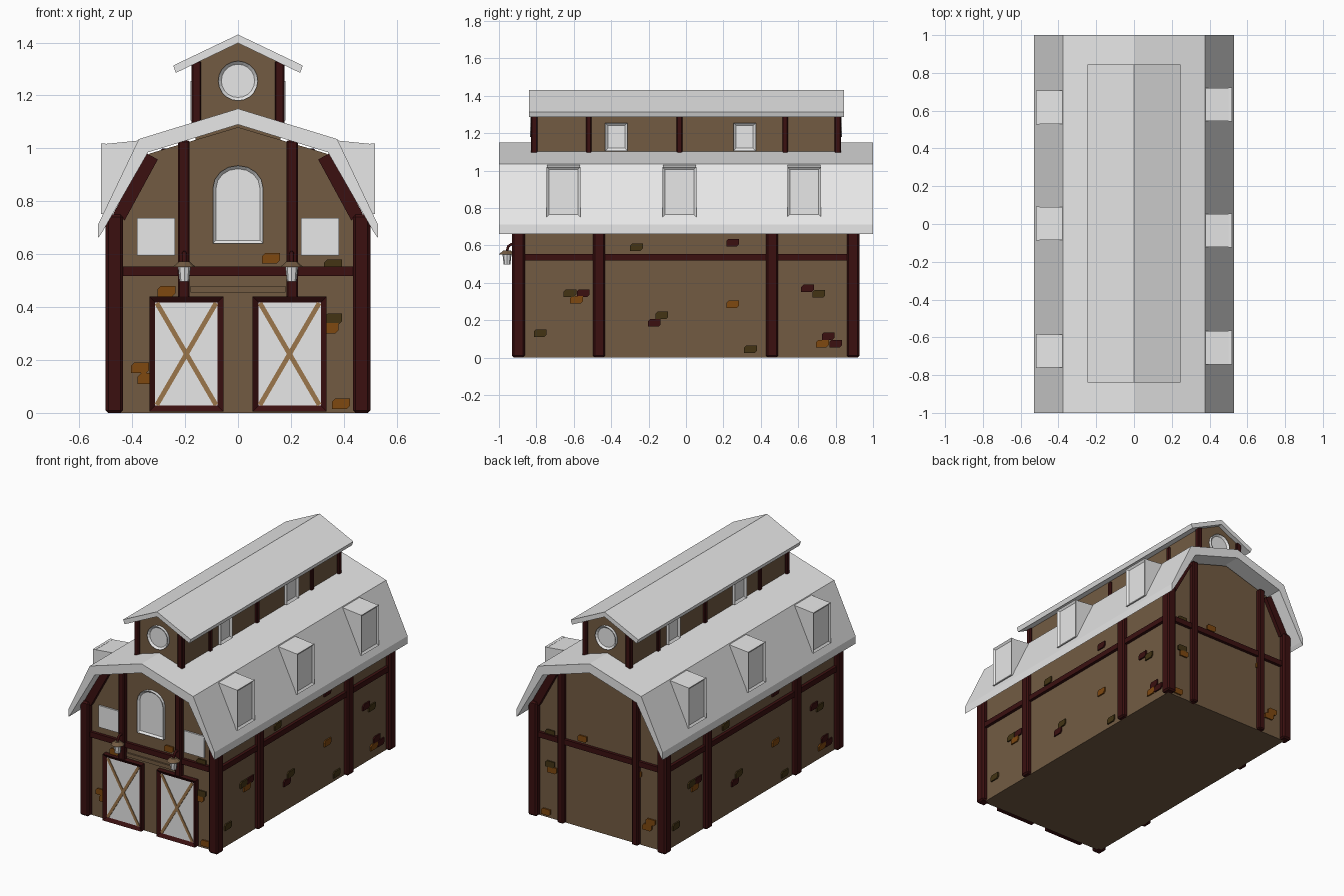
import bpy, bmesh
from math import radians, sin, cos, pi
from mathutils import Matrix, Vector

if "Cube" in bpy.data.objects:
    bpy.data.objects.remove(bpy.data.objects["Cube"], do_unlink=True)


def material(name, r, g, b):
    m = bpy.data.materials.new(name)
    m.use_nodes = True
    m.diffuse_color = (r, g, b, 1)
    m.node_tree.nodes["Principled BSDF"].inputs["Base Color"].default_value = (r, g, b, 1)
    return m


WHITE = material("white paint", .8, .8, .8)
BROWN = material("brown wall", .17, .105, .055)
DARK = material("dark red timber", .043, .005, .005)
ORANGE = material("orange stone", .21, .065, .005)
OLIVE = material("olive stone", .057, .034, .007)
TAN = material("tan plank", .33, .18, .07)

FRONT, RIGHT, BACK, LEFT = 0, 90, 180, 270
WALL = {FRONT: .89, RIGHT: .47, BACK: .89, LEFT: .47}


def add(name, bm, mats):
    me = bpy.data.meshes.new(name)
    bmesh.ops.recalc_face_normals(bm, faces=bm.faces)
    bm.to_mesh(me)
    bm.free()
    for m in mats:
        me.materials.append(m)
    ob = bpy.data.objects.new(name, me)
    bpy.context.collection.objects.link(ob)
    return ob


def plate(name, pts, side, base, depth, mat, border=0, sink=.012, pane=WHITE):
    """Outline raised outward from a side of the building, optionally with a sunken pane."""
    bm = bmesh.new()
    back = [bm.verts.new((u, -base, v)) for u, v in pts]
    front = [bm.verts.new((u, -base - depth, v)) for u, v in pts]
    bm.faces.new(back)
    face = bm.faces.new(front[::-1])
    for i in range(len(pts)):
        j = (i + 1) % len(pts)
        bm.faces.new((back[i], back[j], front[j], front[i]))
    bmesh.ops.recalc_face_normals(bm, faces=bm.faces)
    if border:
        bmesh.ops.inset_region(bm, faces=[face], thickness=border, use_even_offset=True)
        bmesh.ops.translate(bm, verts=face.verts, vec=(0, sink, 0))
        face.material_index = 1
    bm.transform(Matrix.Rotation(radians(side), 4, "Z"))
    return add(name, bm, [mat, pane])


def rect(u0, u1, v0, v1):
    return [(u0, v0), (u1, v0), (u1, v1), (u0, v1)]


def strip(p, q, width):
    p, q = Vector(p), Vector(q)
    n = (q - p).orthogonal().normalized() * width / 2
    return [tuple(v) for v in (p - n, q - n, q + n, p + n)]


def mirrored(half):
    """Complete a half outline that starts and ends anywhere on x >= 0."""
    return half + [(-x, z) for x, z in reversed(half) if x > 0]


def post(name, u, width, z0, z1, side, base, depth):
    ob = plate(name, rect(u - width / 2, u + width / 2, z0, z1), side, base, depth, DARK)
    bev = ob.modifiers.new("bevel", "BEVEL")
    bev.width = width * .15
    bev.segments = 1


def roof(name, outer, inner, y0, y1):
    top = [(-x, z) for x, z in outer[:0:-1]] + outer
    under = inner[::-1] + [(-x, z) for x, z in inner[1:]]
    plate(name, top + under, FRONT, -y1, y1 - y0, WHITE)


# Main body and gambrel roof
plate("barn_walls", mirrored([(.47, 0), (.47, .75), (.335, .98), (0, 1.08)]),
      FRONT, -.89, 1.78, BROWN)
roof("barn_roof", [(0, 1.15), (.375, 1.035), (.53, .71), (.53, .66)],
     [(0, 1.09), (.34, .985), (.515, .68)], -1, 1)

# Timber frame
for sx in (-1, 1):
    for y in (-.93, .86):
        post("corner_post", sx * .4675, .065, 0, .75, FRONT, -y - .068, .068)
for side in (FRONT, RIGHT, BACK, LEFT):
    span = .45 if side in (FRONT, BACK) else .87
    plate("wall_beam", rect(-span, span, .518, .553), side, WALL[side], .02, DARK)
for side in (RIGHT, LEFT):
    for u in (-.465, .46):
        post("side_post", u, .065, 0, .72, side, .46, .04)
for s in (-1, 1):
    post("front_post", s * .205, .045, .43, 1.03, FRONT, .87, .05)
    post("back_post", s * .27, .045, 0, 1.0, BACK, .87, .05)
    for side in (FRONT, BACK):
        plate("gable_brace", strip((s * .45, .74), (s * .325, .97), .05), side, .88, .035, DARK)

# Barn doors with cross planks
for s in (-1, 1):
    c = s * .195
    plate("door", rect(c - .14, c + .14, .005, .44), FRONT, .88, .045, DARK, .022, .015)
    for d in (-1, 1):
        plate("door_plank", strip((c - d * .112, .03), (c + d * .112, .415), .018),
              FRONT, .905, .009, TAN)
plate("door_rail", rect(-.18, .18, .455, .48), FRONT, .885, .015, BROWN)

# Front windows
for s in (-1, 1):
    plate("square_window", rect(s * .31 - .072, s * .31 + .072, .595, .737), FRONT, .885, .015, WHITE)
arch = [(.095, .64)] + [(.095 * cos(a * pi / 8), .85 + .085 * sin(a * pi / 8)) for a in range(9)]
plate("arched_window", arch + [(-.095, .64)], FRONT, .88, .03, WHITE, .012)

# Dormers on both roof slopes
for s, side, spots in ((1, RIGHT, (-.655, -.035, .632)), (-1, LEFT, (-.672, .003, .618))):
    for y in spots:
        shape = [(s * x, z) for x, z in ((.37, 1.03), (.508, 1.016), (.508, .755), (.36, .97))]
        plate("dormer", shape, FRONT, -y - .088, .176, WHITE)
        plate("dormer_window", rect(s * y - .09, s * y + .09, .752, 1.018),
              side, .5, .018, WHITE, .016)

# Cupola along the ridge
plate("cupola_walls", mirrored([(.16, 1.0), (.16, 1.325), (0, 1.4)]), FRONT, -.815, 1.63, BROWN)
roof("cupola_roof", [(0, 1.43), (.245, 1.313), (.235, 1.285)],
     [(0, 1.398), (.235, 1.285)][:1] + [(.225, 1.29)], -.84, .845)
ring = [(.075 * cos(a * pi / 10), 1.255 + .075 * sin(a * pi / 10)) for a in range(20)]
for side in (FRONT, BACK):
    plate("round_window", ring, side, .8, .035, WHITE, .012)
    for s in (-1, 1):
        post("cupola_corner_post", s * .157, .036, 1.05, 1.33, side, .795, .035)
for side in (RIGHT, LEFT):
    for u in (-.52, -.035, .53):
        post("cupola_post", u, .03, 1.05, 1.31, side, .15, .022)
    for u in (-.372, .313):
        plate("cupola_window", rect(u - .06, u + .06, 1.105, 1.255), side, .15, .03, WHITE, .014)


# Lanterns above the doors
def cone(name, x, z, r1, r2, depth, mat):
    bm = bmesh.new()
    bmesh.ops.create_cone(bm, cap_ends=True, segments=8, radius1=r1, radius2=r2, depth=depth,
                          matrix=Matrix.Translation((x, -.957, z)))
    add(name, bm, [mat])


for s in (-1, 1):
    x = s * .203
    cone("lantern_glass", x, .525, .018, .024, .056, WHITE)
    cone("lantern_cap", x, .562, .043, .02, .02, BROWN)
    cu = bpy.data.curves.new("lantern_arm", "CURVE")
    cu.dimensions = "3D"
    cu.bevel_depth = .008
    cu.bevel_resolution = 1
    path = cu.splines.new("POLY")
    path.points.add(3)
    for p, (y, z) in zip(path.points, ((-.957, .57), (-.95, .595), (-.935, .605), (-.9, .6))):
        p.co = (x, y, z, 1)
    cu.materials.append(DARK)
    bpy.context.collection.objects.link(bpy.data.objects.new("lantern_arm", cu))

# Scattered accent stones
side_stones = {
    OLIVE: [(-.62, .345), (-.265, .59), (-.78, .13), (-.13, .225), (.345, .045), (.71, .34)],
    ORANGE: [(-.585, .31), (.25, .285), (.73, .075)],
    DARK: [(-.55, .345), (.25, .615), (-.17, .185), (.65, .37), (.76, .115), (.8, .075)]}
end_stones = {
    ORANGE: [(.125, .585), (-.27, .46), (-.37, .17), (-.345, .13), (.39, .035), (.345, .32)],
    OLIVE: [(.36, .56), (.36, .355)]}
for side in (FRONT, RIGHT, BACK, LEFT):
    flip = -1 if side == BACK else 1
    for mat, spots in (end_stones if side in (FRONT, BACK) else side_stones).items():
        for u, v in spots:
            u *= flip
            w, h, c = .034, .02, .012
            shape = [(u - w, v - h), (u + w - c, v - h), (u + w, v - h + c),
                     (u + w, v + h), (u - w + c, v + h), (u - w, v + h - c)]
            plate("accent_stone", shape, side, WALL[side] - .005, .014, mat)
